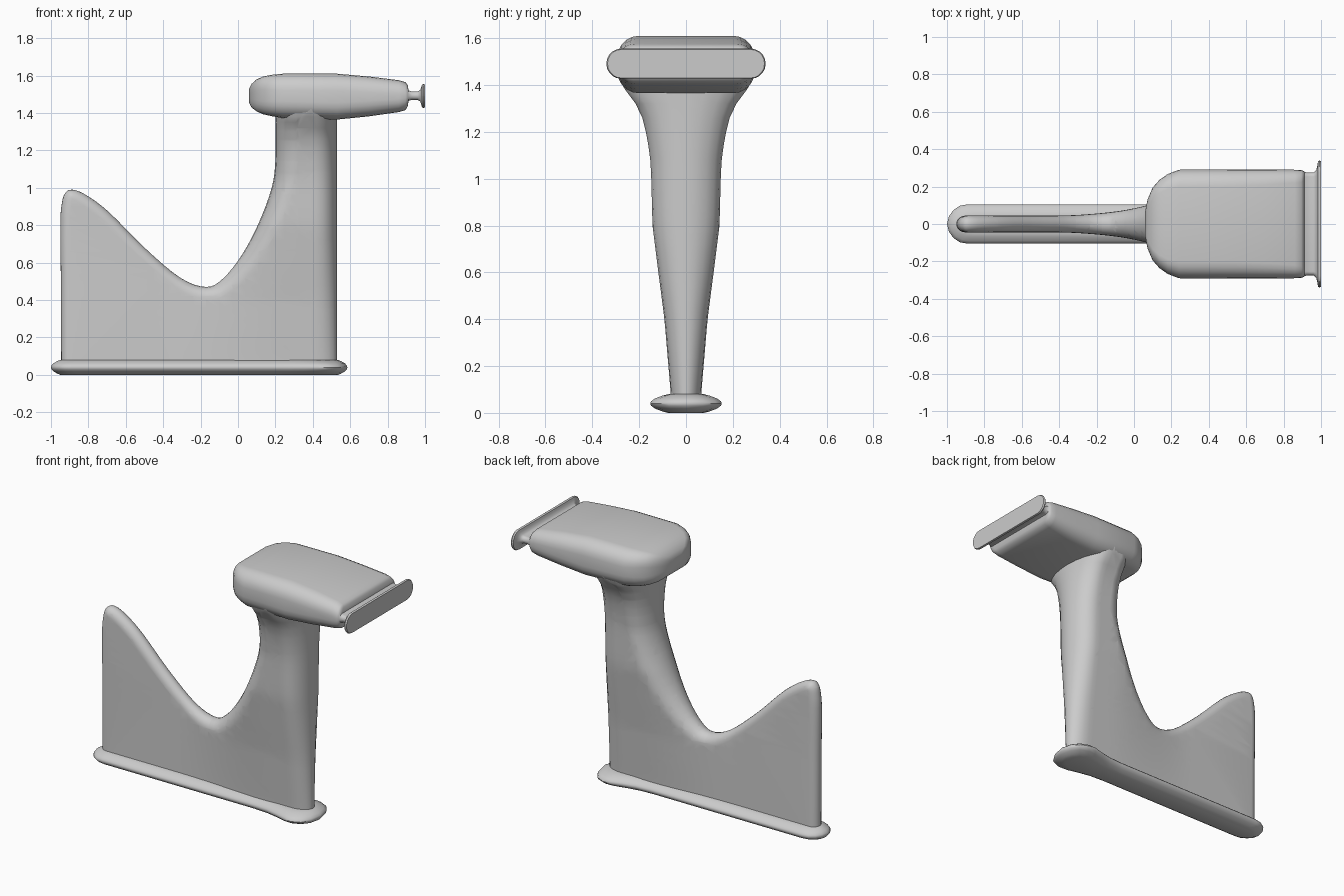
import bpy, bmesh, math
from mathutils import Vector

if "Cube" in bpy.data.objects:
    bpy.data.objects.remove(bpy.data.objects["Cube"])


def lerp_table(table, v):
    for (a, p), (b, q) in zip(table, table[1:]):
        if v <= b:
            return p + (q - p) * max(0, (v - a) / (b - a))
    return table[-1][1]


def spline(pts, n=4):
    """Catmull-Rom curve through 2D points."""
    p = [Vector(q) for q in pts]
    p = [2 * p[0] - p[1]] + p + [2 * p[-1] - p[-2]]
    out = []
    for a, b, c, d in zip(p, p[1:], p[2:], p[3:]):
        for k in range(n):
            t = k / n
            out.append(0.5 * (2 * b + (c - a) * t + (2 * a - 5 * b + 4 * c - d) * t * t
                              + (3 * b - a - 3 * c + d) * t ** 3))
    return out + [p[-2]]


def loft(bm, rings):
    """Join equal closed rings with quads and cap both ends."""
    vs = [[bm.verts.new(p) for p in r] for r in rings]
    n = len(vs[0])
    for a, b in zip(vs, vs[1:]):
        for i in range(n):
            j = (i + 1) % n
            bm.faces.new((a[i], a[j], b[j], b[i]))
    return [bm.faces.new(vs[0][::-1]), bm.faces.new(vs[-1])]


def finish(bm, name, angle):
    bmesh.ops.recalc_face_normals(bm, faces=bm.faces)
    me = bpy.data.meshes.new(name)
    bm.to_mesh(me)
    bm.free()
    ob = bpy.data.objects.new(name, me)
    bpy.context.collection.objects.link(ob)
    bpy.ops.object.select_all(action='DESELECT')
    ob.select_set(True)
    bpy.context.view_layer.objects.active = ob
    bpy.ops.object.shade_smooth_by_angle(angle=math.radians(angle))


# Base plate: lens-edged footprint, wider at the column end
half = [(-1, 0), (-0.99, 0.04), (-0.965, 0.075), (-0.93, 0.098), (-0.89, 0.105),
        (0.18, 0.105), (0.28, 0.112), (0.36, 0.13), (0.43, 0.15), (0.48, 0.153),
        (0.535, 0.128), (0.57, 0.075), (0.585, 0)]
foot = half + [(x, -y) for x, y in half[-2:0:-1]]
bm = bmesh.new()
rings = []
for z, s in [(0, 0.5), (0.006, 0.65), (0.018, 0.86), (0.03, 0.97), (0.04, 1),
             (0.05, 0.97), (0.062, 0.86), (0.074, 0.65), (0.08, 0.5)]:
    k = 1 - 0.126 * (1 - s)
    rings.append([(-0.21 + (x + 0.21) * k, y * s, z) for x, y in foot])
loft(bm, rings)
finish(bm, "base_plate", 40)

# Blade and column: one side outline with a rounded rim, then thickened by position
crest = spline([(-0.947, 0.5), (-0.95, 0.8), (-0.943, 0.91), (-0.925, 0.97), (-0.885, 0.99),
                (-0.81, 0.96), (-0.69, 0.87), (-0.5, 0.68), (-0.31, 0.52), (-0.17, 0.47),
                (-0.08, 0.515), (0.02, 0.64), (0.11, 0.81), (0.18, 1.0), (0.2, 1.15),
                (0.2, 1.35)])
right = [(0.53, z) for z in (1.46, 1.1, 0.7, 0.35, 0.03)]
outline = [Vector((-0.945, 0.03))] + crest + [Vector((0.2, 1.46))] + [Vector(p) for p in right]
inward = []
for i, p in enumerate(outline):
    if p.x > 0.52:
        inward.append(Vector((-1, 0)))
    elif i == 0 or p.y > 1.4:
        inward.append(Vector((1, 0)))
    else:
        t = (outline[i + 1] - outline[i - 1]).normalized()
        inward.append(Vector((t.y, -t.x)))


def blend(x):
    t = min(1, max(0, (x + 0.4) / 0.65))
    return t * t * (3 - 2 * t)


width = [(0, 0.06), (0.08, 0.065), (0.4, 0.092), (0.6, 0.118), (0.8, 0.143), (0.95, 0.147),
         (1.06, 0.15), (1.16, 0.163), (1.25, 0.182), (1.32, 0.215), (1.38, 0.26), (1.42, 0.283)]
bm = bmesh.new()
rings = []
for k in range(-5, 6):
    a = math.radians(18 * k)
    ring = []
    for p, n in zip(outline, inward):
        q = p + n * (0.05 + 0.06 * blend(p.x)) * (1 - math.cos(a))
        ring.append((q.x, math.sin(a), q.y))
    rings.append(ring)
caps = loft(bm, rings)
bm.normal_update()
bmesh.ops.triangulate(bm, faces=caps)
cuts = [((x * 0.07 - 0.45, 0, 0), (1, 0, 0)) for x in range(13)]
cuts += [((0, 0, z * 0.06), (0, 0, 1)) for z in range(1, 24)]
for co, no in cuts:
    bmesh.ops.bisect_plane(bm, geom=bm.verts[:] + bm.edges[:] + bm.faces[:],
                           dist=1e-5, plane_co=co, plane_no=no)
for v in bm.verts:
    v.co.y *= 0.045 + (lerp_table(width, v.co.z) - 0.045) * blend(v.co.x)
finish(bm, "blade_and_column", 50)


# Head with neck and end flange: rounded-rectangle sections along x
def section(x, hy, lo, hi, r):
    out = []
    for i, (sy, sz) in enumerate([(1, 1), (-1, 1), (-1, -1), (1, -1)]):
        cy, cz = sy * (hy - r), (hi - r if sz > 0 else lo + r)
        for k in range(6):
            a = math.radians(90 * i + 18 * k)
            out.append((x, cy + r * math.cos(a), cz + r * math.sin(a)))
    return out


head = [(0.06, 0.07, 1.455, 1.53, 0.03), (0.072, 0.13, 1.43, 1.555, 0.045),
        (0.1, 0.195, 1.408, 1.58, 0.06), (0.135, 0.235, 1.393, 1.595, 0.07),
        (0.18, 0.267, 1.383, 1.604, 0.08), (0.24, 0.29, 1.373, 1.61, 0.09),
        (0.53, 0.292, 1.365, 1.61, 0.09), (0.7, 0.292, 1.382, 1.595, 0.083),
        (0.86, 0.29, 1.405, 1.575, 0.07), (0.895, 0.288, 1.415, 1.565, 0.065),
        (0.907, 0.283, 1.435, 1.55, 0.05), (0.912, 0.278, 1.465, 1.52, 0.025),
        (0.93, 0.275, 1.47, 1.515, 0.022), (0.96, 0.275, 1.47, 1.515, 0.022),
        (0.974, 0.287, 1.462, 1.523, 0.03), (0.98, 0.31, 1.445, 1.54, 0.045),
        (0.984, 0.335, 1.43, 1.552, 0.06), (0.992, 0.34, 1.427, 1.555, 0.063),
        (1.0, 0.335, 1.43, 1.552, 0.06)]
bm = bmesh.new()
loft(bm, [section(*s) for s in head])
finish(bm, "head_with_flange", 45)
